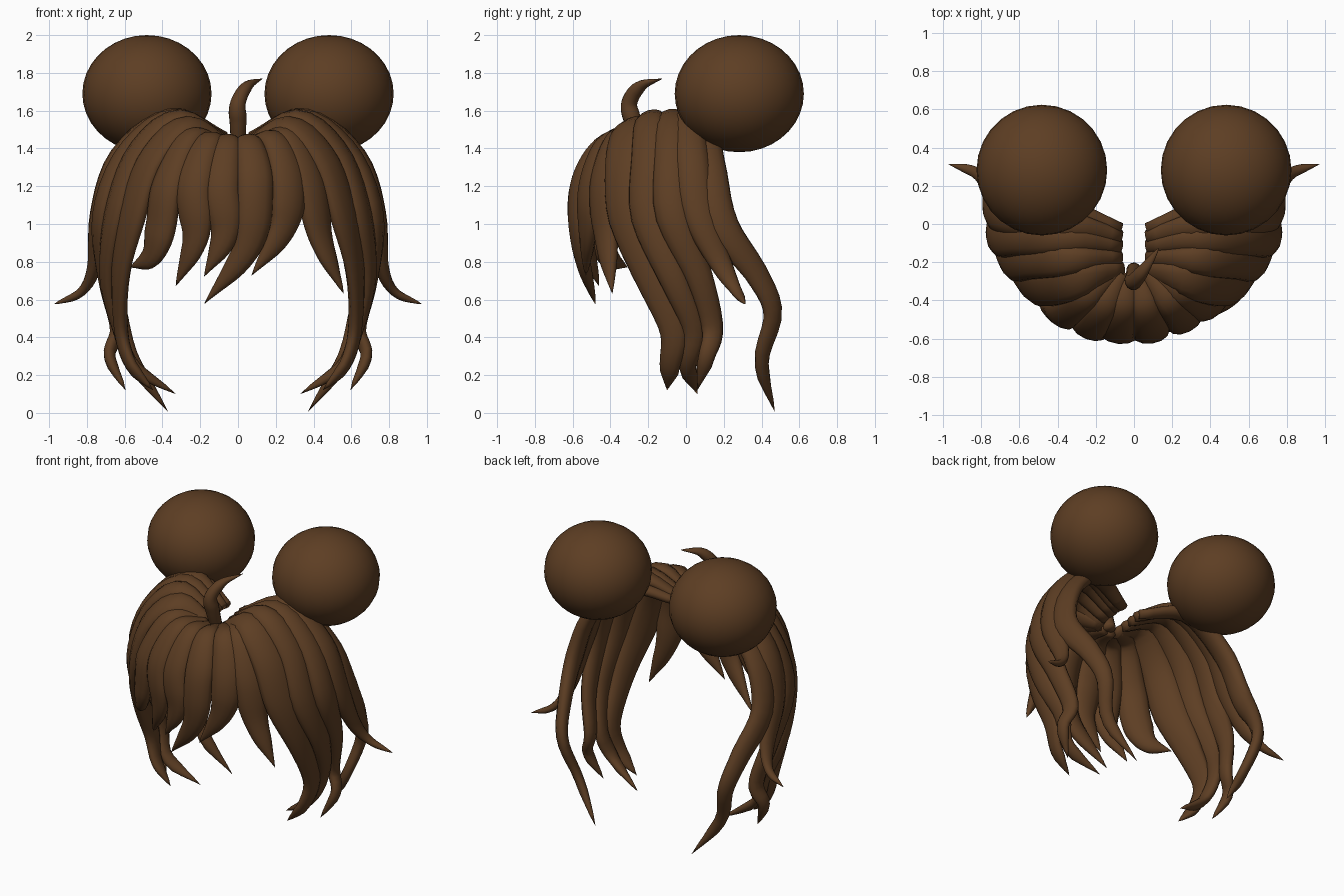
import bpy, bmesh, math
from mathutils import Vector

if "Cube" in bpy.data.objects:
    bpy.data.objects.remove(bpy.data.objects["Cube"])

brown = bpy.data.materials.new("brown_hair")
brown.diffuse_color = (0.11, 0.048, 0.017, 1)
brown.use_nodes = True
brown.node_tree.nodes["Principled BSDF"].inputs["Base Color"].default_value = brown.diffuse_color

SIDES, RINGS = 12, 30
BANG = [(0, .40), (.2, .72), (.45, 1), (.65, .95), (.85, .55), (1, 0)]
LOCK = [(0, .40), (.2, .9), (.42, 1), (.6, .72), (.78, .55), (.9, .42), (1, 0)]
FLICK = [(0, .40), (.2, .9), (.45, 1), (.65, .65), (.8, .36), (.9, .25), (1, 0)]
TUFT = [(0, .8), (.35, 1), (.7, .7), (1, 0)]


def spline(pts, t):
    """Catmull-Rom point at t in 0..1"""
    n = len(pts) - 1
    i = min(int(t * n), n - 1)
    u = t * n - i
    p1, p2 = pts[i], pts[i + 1]
    p0 = pts[i - 1] if i else p1 * 2 - p2
    p3 = pts[i + 2] if i + 2 <= n else p2 * 2 - p1
    return 0.5 * (2 * p1 + (p2 - p0) * u + (2 * p0 - 5 * p1 + 4 * p2 - p3) * u * u
                  + (3 * p1 - p0 - 3 * p2 + p3) * u ** 3)


def lerp_profile(prof, t):
    for (a, va), (b, vb) in zip(prof, prof[1:]):
        if t <= b:
            k = (t - a) / (b - a)
            return va + (vb - va) * k
    return 0


def strand(name, pts, width, thick, prof, hint=None):
    """Tapered flattened tube whose flat side lies against the head"""
    pts = [Vector(p) for p in pts]
    bm = bmesh.new()
    rings = []
    for j in range(RINGS):
        t = j / RINGS
        p = spline(pts, t)
        tan = (spline(pts, t + .005) - spline(pts, max(t - .005, 0))).normalized()
        out = Vector(hint) if hint else p - Vector((0, 0, min(p.z, 1.0)))
        side = tan.cross(out).normalized()
        nor = side.cross(tan)
        k = lerp_profile(prof, t)
        ring = []
        for s in range(SIDES):
            a = 2 * math.pi * s / SIDES
            ring.append(bm.verts.new(p + side * (math.cos(a) * width * k)
                                     + nor * (math.sin(a) * thick * k ** .7)))
        rings.append(ring)
    tip = bm.verts.new(pts[-1])
    for j in range(RINGS - 1):
        for s in range(SIDES):
            q = (s + 1) % SIDES
            bm.faces.new((rings[j][s], rings[j][q], rings[j + 1][q], rings[j + 1][s]))
    for s in range(SIDES):
        bm.faces.new((rings[-1][s], rings[-1][(s + 1) % SIDES], tip))
    bm.faces.new(rings[0])
    bmesh.ops.recalc_face_normals(bm, faces=bm.faces)
    finish(name, bm)


def finish(name, bm):
    for f in bm.faces:
        f.smooth = True
    me = bpy.data.meshes.new(name)
    bm.to_mesh(me)
    bm.free()
    me.materials.append(brown)
    ob = bpy.data.objects.new(name, me)
    bpy.context.collection.objects.link(ob)
    return ob


# Fringe strands: fan out from the parting and hang over the forehead
fringe = [
    [(-.08, -.25, 1.43), (-.25, -.38, 1.46), (-.37, -.47, 1.22), (-.41, -.46, .98), (-.46, -.41, .83), (-.57, -.31, .77)],
    [(-.06, -.26, 1.43), (-.16, -.43, 1.43), (-.235, -.54, 1.2), (-.225, -.54, .93), (-.33, -.46, .67)],
    [(-.03, -.26, 1.42), (-.06, -.44, 1.42), (-.09, -.56, 1.2), (-.07, -.57, .95), (-.18, -.54, .72)],
    [(.02, -.26, 1.42), (.06, -.44, 1.42), (.09, -.56, 1.2), (.05, -.56, .88), (-.18, -.48, .575)],
    [(.06, -.25, 1.43), (.19, -.41, 1.44), (.265, -.50, 1.22), (.24, -.52, .98), (.07, -.53, .725)],
    [(.08, -.25, 1.43), (.26, -.36, 1.46), (.38, -.43, 1.22), (.44, -.42, .92), (.56, -.39, .63)],
]
for i, pts in enumerate(fringe):
    strand(f"fringe_strand_{i + 1}", pts, .1, .055, BANG)

# Long side locks, mirrored left and right
locks = [
    ("front_lock", .12, LOCK, [(.06, -.24, 1.42), (.27, -.29, 1.52), (.46, -.33, 1.34), (.56, -.31, 1.05),
                               (.62, -.2, .75), (.62, -.07, .45), (.57, -.085, .26), (.45, -.10, .12)]),
    ("second_lock", .10, LOCK, [(.07, -.18, 1.44), (.32, -.19, 1.56), (.54, -.20, 1.37), (.65, -.20, 1.05),
                                (.69, -.07, .72), (.63, .04, .45), (.55, .01, .25), (.33, .06, .10)]),
    ("third_lock", .095, LOCK, [(.07, -.12, 1.45), (.35, -.08, 1.565), (.6, -.08, 1.37), (.72, -.07, 1.05),
                                (.70, .07, .72), (.64, .14, .45), (.68, .11, .3), (.595, .06, .12)]),
    ("flicked_lock", .095, FLICK, [(.07, -.07, 1.46), (.36, .0, 1.57), (.63, .03, 1.36), (.735, .07, 1.05),
                                   (.76, .19, .78), (.83, .27, .64), (.975, .315, .575)]),
    ("back_lock", .09, LOCK, [(.07, -.03, 1.46), (.38, .08, 1.52), (.63, .13, 1.3), (.725, .19, 1.0),
                              (.68, .37, .74), (.63, .46, .53), (.55, .40, .27), (.37, .47, .005)]),
]
for side, s in (("right", 1), ("left", -1)):
    for name, w, prof, pts in locks:
        strand(f"{side}_{name}", [(s * x, y, z) for x, y, z in pts], w, .053, prof)

    # Round hair bun
    bm = bmesh.new()
    bmesh.ops.create_uvsphere(bm, u_segments=28, v_segments=18, radius=1)
    bun = finish(f"{side}_bun", bm)
    bun.scale = (.342, .342, .31)
    bun.location = (s * .482, .282, 1.69)

# Curved tuft standing up at the parting
strand("top_tuft", [(.0, -.24, 1.42), (-.0, -.28, 1.54), (.0, -.30, 1.64), (.05, -.24, 1.73), (.13, -.125, 1.77)],
       .048, .048, TUFT, hint=(.3, -1, .1))
